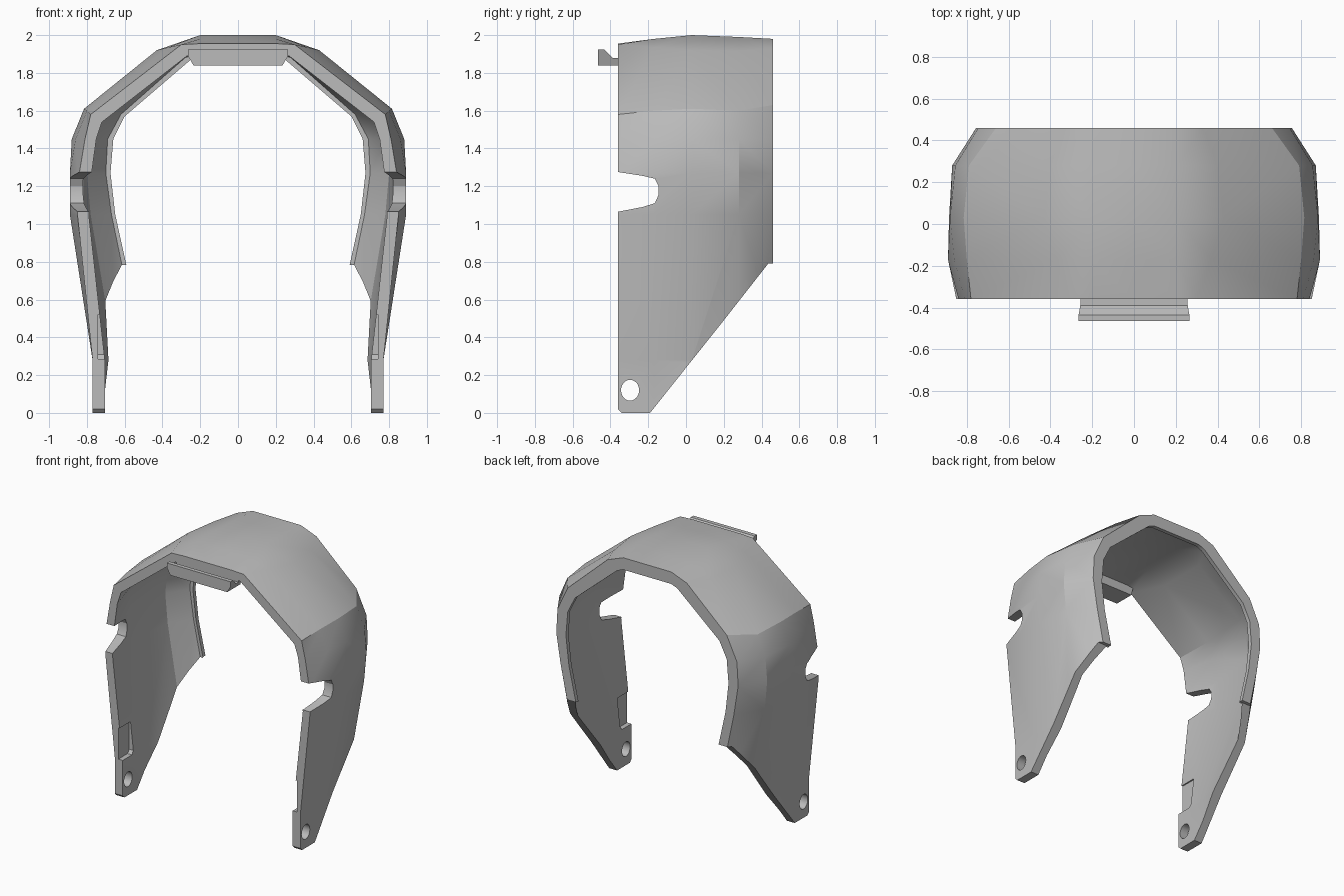
import bpy, bmesh, math

cube = bpy.data.objects.get("Cube")
if cube:
    bpy.data.objects.remove(cube, do_unlink=True)

grey = bpy.data.materials.new("plain grey")
grey.use_nodes = True
grey.diffuse_color = (0.5, 0.5, 0.5, 1)
bsdf = next(n for n in grey.node_tree.nodes if n.type == 'BSDF_PRINCIPLED')
bsdf.inputs["Base Color"].default_value = grey.diffuse_color


def make_object(name, bm):
    bmesh.ops.recalc_face_normals(bm, faces=bm.faces[:])
    mesh = bpy.data.meshes.new(name)
    bm.to_mesh(mesh)
    bm.free()
    mesh.materials.append(grey)
    obj = bpy.data.objects.new(name, mesh)
    bpy.context.scene.collection.objects.link(obj)
    return obj


def prism(name, profile, x0, x1):
    """Extrude a (y, z) outline along x."""
    bm = bmesh.new()
    face = bm.faces.new([bm.verts.new((x0, y, z)) for y, z in profile])
    new = bmesh.ops.extrude_face_region(bm, geom=[face])["geom"]
    for v in new:
        if isinstance(v, bmesh.types.BMVert):
            v.co.x = x1
    return make_object(name, bm)


def cut(target, cutter):
    cutter.hide_render = True
    mod = target.modifiers.new("cut", 'BOOLEAN')
    mod.operation, mod.solver, mod.object = 'DIFFERENCE', 'EXACT', cutter
    bpy.context.view_layer.objects.active = target
    bpy.ops.object.modifier_apply(modifier=mod.name)
    bpy.data.objects.remove(cutter, do_unlink=True)


def smooth(obj, angle):
    bpy.ops.object.select_all(action='DESELECT')
    obj.select_set(True)
    bpy.context.view_layer.objects.active = obj
    bpy.ops.object.shade_smooth_by_angle(angle=math.radians(angle))


# Arch stations: y, crown height, shoulder (x, z), corner (x, z),
# then widths at the four side levels and the foot
LEVELS = (1.45, 1.27, 1.05, 0.28, -0.05)
OUTER = [
    (-0.36, 1.955, (0.30, 1.95), (0.78, 1.58), (0.81, 0.84, 0.85, 0.77, 0.77)),
    (-0.17, 1.98, (0.37, 1.935), (0.80, 1.60), (0.86, 0.89, 0.89, 0.77, 0.77)),
    (0.03, 2.0, (0.43, 1.92), (0.815, 1.61), (0.88, 0.885, 0.88, 0.76, 0.75)),
    (0.28, 1.99, (0.40, 1.915), (0.79, 1.60), (0.855, 0.87, 0.85, 0.71, 0.68)),
    (0.46, 1.98, (0.33, 1.93), (0.66, 1.63), (0.745, 0.755, 0.72, 0.56, 0.49)),
]
INNER = [
    (-0.36, 1.90, (0.27, 1.89), (0.72, 1.54), (0.75, 0.775, 0.79, 0.705, 0.705)),
    (-0.10, 1.93, (0.36, 1.87), (0.75, 1.56), (0.81, 0.83, 0.82, 0.705, 0.705)),
    (0.28, 1.93, (0.35, 1.86), (0.72, 1.56), (0.78, 0.80, 0.78, 0.65, 0.63)),
    (0.43, 1.91, (0.28, 1.88), (0.62, 1.58), (0.69, 0.70, 0.67, 0.51, 0.43)),
    (0.43, 1.89, (0.25, 1.87), (0.60, 1.57), (0.66, 0.675, 0.65, 0.48, 0.41)),
    (0.46, 1.89, (0.25, 1.87), (0.60, 1.57), (0.66, 0.675, 0.65, 0.48, 0.41)),
]


def section(bm, station):
    y, crown, shoulder, corner, widths = station
    half = [(0.2, crown), shoulder, corner] + list(zip(widths, LEVELS))
    row = [(-x, z) for x, z in reversed(half)] + [(0, crown)] + half
    return [bm.verts.new((x, y, z)) for x, z in row]


def bridge(bm, a, b):
    for i in range(len(a) - 1):
        bm.faces.new((a[i], a[i + 1], b[i + 1], b[i]))


# Arched shell with inner rim lip at the back
bm = bmesh.new()
outer = [section(bm, s) for s in OUTER]
inner = [section(bm, s) for s in INNER]
for rows in (outer, inner):
    for a, b in zip(rows, rows[1:]):
        bridge(bm, a, b)
bridge(bm, outer[0], inner[0])
bridge(bm, outer[-1], inner[-1])
for end in (0, -1):
    bm.faces.new([r[end] for r in outer] + [r[end] for r in reversed(inner)])
bmesh.ops.triangulate(bm, faces=[f for f in bm.faces if len(f.verts) == 4])
shell = make_object("arched_shell", bm)

# Slanted lower edge of the legs
cut(shell, prism("leg_trim", [(-0.45, 0.11), (-0.34, 0), (-0.19, 0), (0.2, 0.49),
                              (0.435, 0.79), (0.6, 0.79), (0.6, -0.3), (-0.45, -0.3)], -1.2, 1.2))
# Side notches
cut(shell, prism("notch", [(-0.45, 1.045), (-0.36, 1.065), (-0.23, 1.09), (-0.165, 1.11),
                           (-0.145, 1.155), (-0.145, 1.2), (-0.165, 1.24),
                           (-0.23, 1.255), (-0.36, 1.275), (-0.45, 1.29)], -1.2, 1.2))
# Pivot holes
ring = [2 * math.pi * i / 24 for i in range(24)]
cut(shell, prism("pivot_hole", [(-0.296 + 0.048 * math.cos(a), 0.12 + 0.055 * math.sin(a))
                                for a in ring], -1.2, 1.2))
# Shallow pockets inside the legs
for side in (-1, 1):
    cut(shell, prism("pocket", [(-0.45, 0.285), (-0.25, 0.285), (-0.23, 0.31), (-0.23, 0.52),
                                (-0.45, 0.52)], side * 0.5, side * 0.742))
smooth(shell, 25)

# Front catch under the crown
catch = prism("front_catch", [(-0.31, 1.84), (-0.465, 1.84), (-0.465, 1.89), (-0.465, 1.925),
                              (-0.435, 1.925), (-0.39, 1.88), (-0.36, 1.88), (-0.36, 1.92),
                              (-0.31, 1.92)], -0.265, 0.265)
for v in catch.data.vertices:
    if v.co.z < 1.85:
        v.co.x *= 0.89
    elif v.co.y > -0.4:
        v.co.x *= 0.97
smooth(catch, 20)
